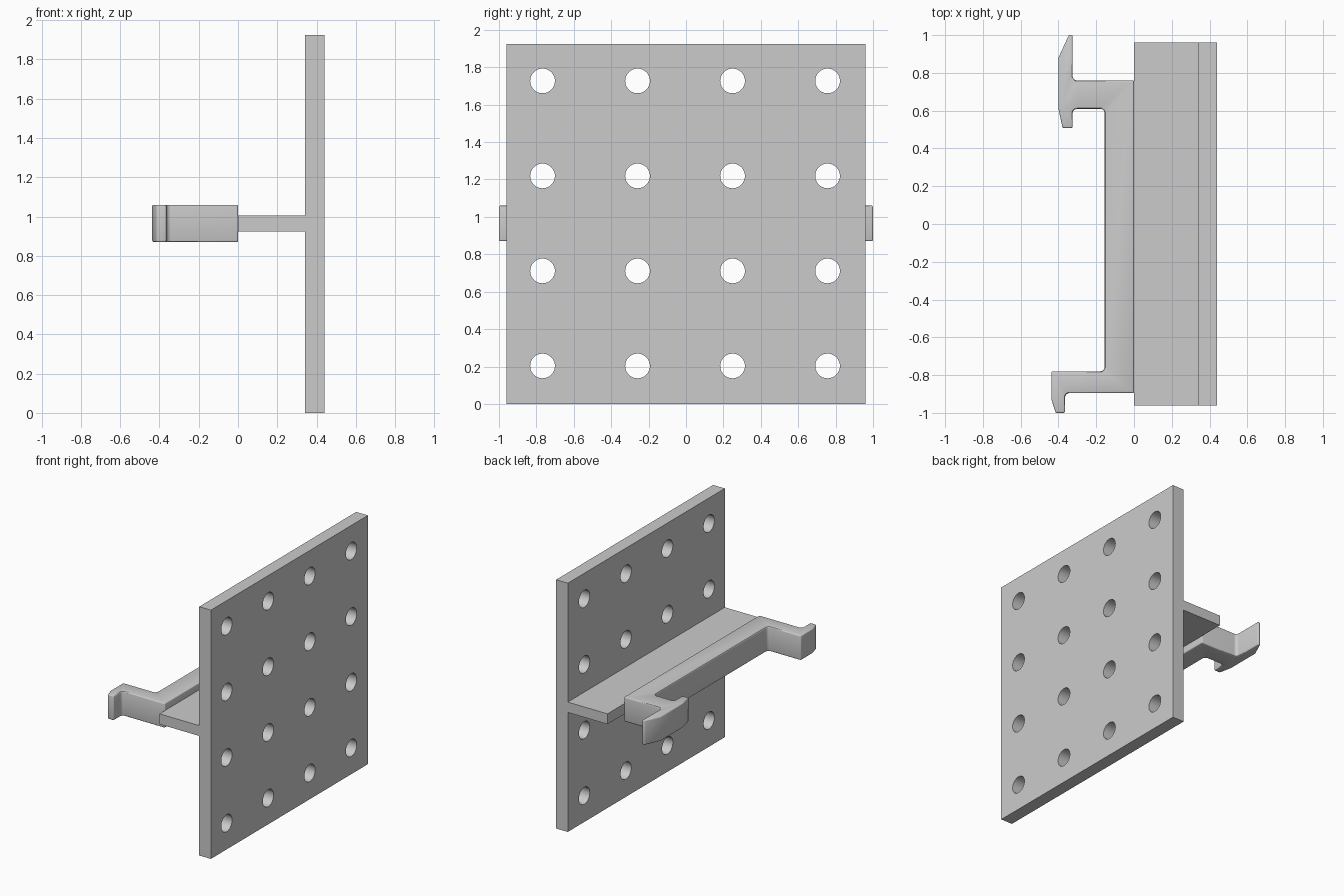
import bpy
import bmesh
from math import pi
from mathutils import Matrix, Vector

old = bpy.data.objects.get("Cube")
if old:
    bpy.data.objects.remove(old, do_unlink=True)

grey = bpy.data.materials.new("light grey")
grey.use_nodes = True
colour = (0.6, 0.6, 0.6, 1)
grey.diffuse_color = colour
grey.node_tree.nodes["Principled BSDF"].inputs["Base Color"].default_value = colour


def make_object(name, bm):
    mesh = bpy.data.meshes.new(name)
    bmesh.ops.recalc_face_normals(bm, faces=bm.faces[:])
    bm.to_mesh(mesh)
    bm.free()
    mesh.materials.append(grey)
    obj = bpy.data.objects.new(name, mesh)
    bpy.context.collection.objects.link(obj)
    return obj


def activate(obj):
    bpy.ops.object.select_all(action='DESELECT')
    obj.select_set(True)
    bpy.context.view_layer.objects.active = obj


def box(name, low, high):
    low, high = Vector(low), Vector(high)
    bm = bmesh.new()
    place = Matrix.Translation((low + high) / 2) @ Matrix.Diagonal((*(high - low), 1))
    bmesh.ops.create_cube(bm, size=1, matrix=place)
    return make_object(name, bm)


# Upright panel with a square grid of drilled holes
DEPTH, HEIGHT, PITCH = 0.96, 1.925, 0.508
panel = box("panel", (0.34, -DEPTH, 0), (0.44, DEPTH, HEIGHT))
bm = bmesh.new()
for row in range(4):
    for col in range(4):
        y = -0.005 + (col - 1.5) * PITCH
        z = 0.965 + (row - 1.5) * PITCH
        place = Matrix.Translation((0.39, y, z)) @ Matrix.Rotation(pi / 2, 4, 'Y')
        bmesh.ops.create_cone(bm, cap_ends=True, segments=40, radius1=0.066,
                              radius2=0.066, depth=0.3, matrix=place)
drill = make_object("hole_cutter", bm)
drill.hide_render = True
cut = panel.modifiers.new("holes", 'BOOLEAN')
cut.operation = 'DIFFERENCE'
cut.solver = 'EXACT'
cut.object = drill
activate(panel)
bpy.ops.object.modifier_apply(modifier=cut.name)
bpy.data.objects.remove(drill, do_unlink=True)
bpy.ops.object.shade_smooth_by_angle()

# Web joining the panel to the clip
box("web", (0, -DEPTH, 0.925), (0.34, DEPTH, 1.005))

# Rail clip: an extruded outline with a hook at each end
outline = [
    (0, -0.895), (-0.365, -0.895), (-0.365, -1), (-0.415, -1), (-0.437, -0.93),
    (-0.437, -0.78), (-0.155, -0.78), (-0.155, 0.61), (-0.325, 0.61),
    (-0.325, 0.508), (-0.378, 0.508), (-0.4, 0.61), (-0.4, 0.88),
    (-0.345, 1), (-0.325, 1), (-0.325, 0.76), (0, 0.76),
]
inner_corners = [outline[i] for i in (1, 6, 7, 8, 15)]
bm = bmesh.new()
face = bm.faces.new([bm.verts.new((x, y, 0.87)) for x, y in outline])
extruded = bmesh.ops.extrude_face_region(bm, geom=[face])["geom"]
bmesh.ops.translate(bm, vec=(0, 0, 0.19),
                    verts=[v for v in extruded if isinstance(v, bmesh.types.BMVert)])


def is_inner(edge):
    a, b = (v.co for v in edge.verts)
    if abs(a.z - b.z) < 0.1:
        return False
    return any((a.xy - Vector(p)).length < 0.001 for p in inner_corners)


# Fillet the inside corners
bmesh.ops.recalc_face_normals(bm, faces=bm.faces[:])
bmesh.ops.bevel(bm, geom=[e for e in bm.edges if is_inner(e)], offset=0.024,
                offset_type='OFFSET', segments=5, profile=0.5, affect='EDGES')
clip = make_object("rail_clip", bm)

# Soften the outer edges
soft = clip.modifiers.new("soft_edges", 'BEVEL')
soft.width = 0.008
soft.segments = 3
soft.limit_method = 'ANGLE'
activate(clip)
bpy.ops.object.modifier_apply(modifier=soft.name)
bpy.ops.object.shade_smooth_by_angle()
